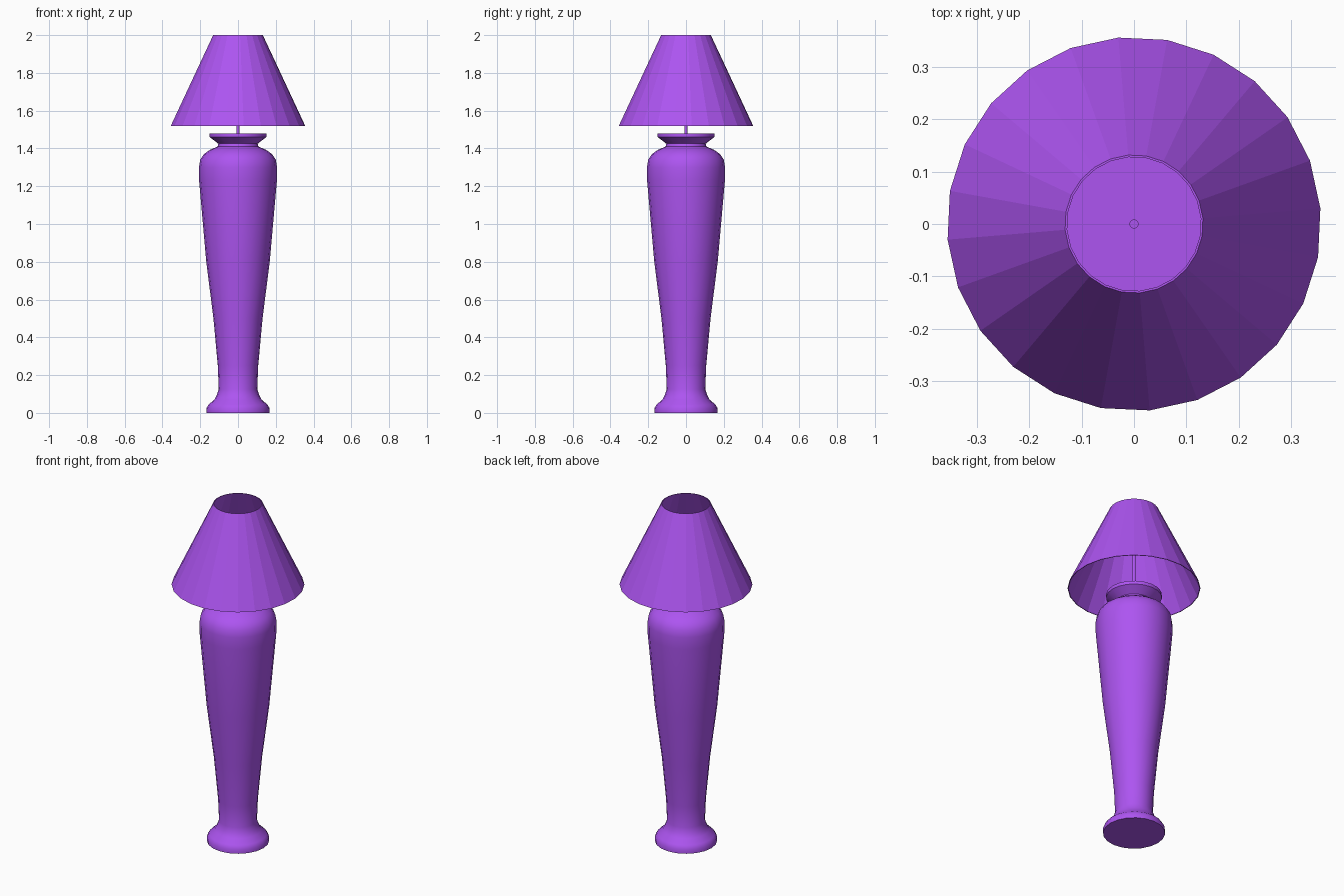
import bpy, bmesh, math

if "Cube" in bpy.data.objects:
    bpy.data.objects.remove(bpy.data.objects["Cube"])

purple = bpy.data.materials.new("purple")
purple.diffuse_color = (0.42, 0.09, 0.88, 1)
purple.use_nodes = True
purple.node_tree.nodes["Principled BSDF"].inputs["Base Color"].default_value = purple.diffuse_color


def lathe(name, profile, sides, offset=0.0, closed=False, smooth=False):
    """Revolve (radius, z) points about z; cap the ends or join them into a loop."""
    bm = bmesh.new()
    rings = []
    for r, z in profile:
        angles = [math.radians(offset) + math.tau * i / sides for i in range(sides)]
        rings.append([bm.verts.new((r * math.cos(a), r * math.sin(a), z)) for a in angles])
    pairs = list(zip(rings, rings[1:]))
    if closed:
        pairs.append((rings[-1], rings[0]))
    else:
        bm.faces.new(rings[0][::-1])
        bm.faces.new(rings[-1])
    for low, high in pairs:
        for i in range(sides):
            j = (i + 1) % sides
            bm.faces.new((low[i], low[j], high[j], high[i]))
    bmesh.ops.recalc_face_normals(bm, faces=bm.faces)
    mesh = bpy.data.meshes.new(name)
    bm.to_mesh(mesh)
    bm.free()
    mesh.materials.append(purple)
    obj = bpy.data.objects.new(name, mesh)
    bpy.context.collection.objects.link(obj)
    if smooth:
        bpy.ops.object.select_all(action='DESELECT')
        bpy.context.view_layer.objects.active = obj
        obj.select_set(True)
        bpy.ops.object.shade_smooth_by_angle(angle=math.radians(40))
    return obj


# Vase body: flared foot, tapering column, round shoulder, neck and lip
lathe("vase_body", [
    (0.167, 0.0), (0.167, 0.025), (0.155, 0.045), (0.125, 0.07), (0.112, 0.095),
    (0.102, 0.125), (0.107, 0.25), (0.130, 0.50), (0.168, 0.80), (0.206, 1.23),
    (0.207, 1.30), (0.200, 1.34), (0.180, 1.37), (0.150, 1.392), (0.108, 1.41),
    (0.104, 1.425), (0.150, 1.46), (0.150, 1.48)], 20, smooth=True)

# Thin rod rising into the shade
lathe("rod", [(0.009, 1.47), (0.009, 1.75)], 12, smooth=True)

# Faceted thin-walled shade, open at both ends
lathe("shade", [(0.357, 1.52), (0.132, 2.0), (0.128, 2.0), (0.353, 1.52)],
      24, offset=4.8, closed=True)
